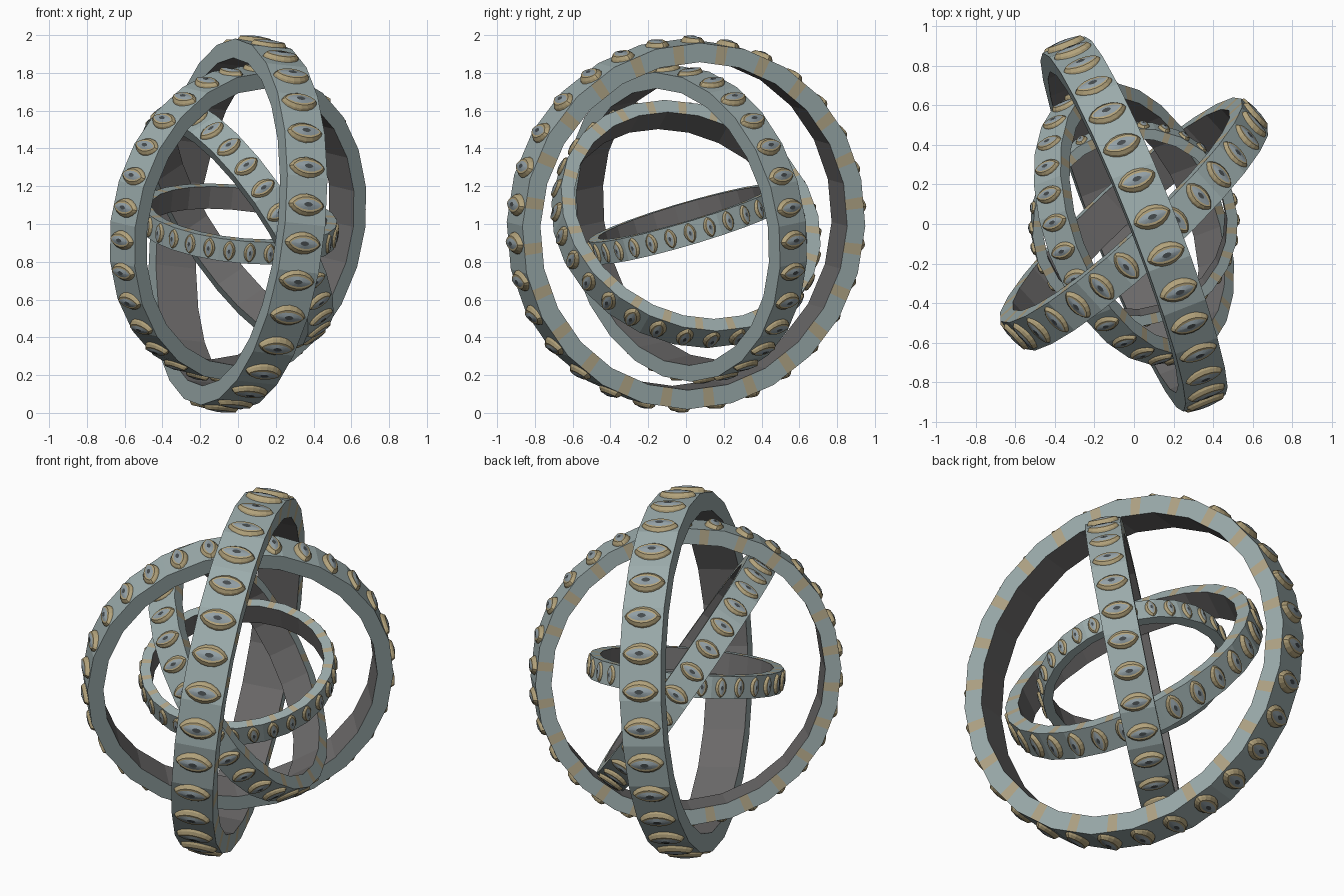
import bpy, bmesh
from math import cos, sin, pi
from mathutils import Vector

if "Cube" in bpy.data.objects:
    bpy.data.objects.remove(bpy.data.objects["Cube"], do_unlink=True)


def material(name, rgb):
    m = bpy.data.materials.new(name)
    m.use_nodes = True
    m.diffuse_color = (*rgb, 1)
    bsdf = next(n for n in m.node_tree.nodes if n.type == 'BSDF_PRINCIPLED')
    bsdf.inputs["Base Color"].default_value = (*rgb, 1)
    return m


STONE = material("blue grey stone", (.33, .41, .41))
INNER = material("dark grey lining", (.145, .14, .14))
STRIPE = material("pale tan stripe", (.44, .375, .24))
LID = material("tan eyelid", (.45, .365, .2))
IRIS = material("grey blue iris", (.29, .35, .38))
PUPIL = material("dark pupil", (.06, .07, .075))
FACETS = 24
EYES = 30


def make_object(name, bm, mats, normal):
    bmesh.ops.recalc_face_normals(bm, faces=bm.faces)
    me = bpy.data.meshes.new(name)
    bm.to_mesh(me)
    bm.free()
    for m in mats:
        me.materials.append(m)
    ob = bpy.data.objects.new(name, me)
    ob.rotation_mode = 'QUATERNION'
    ob.rotation_quaternion = Vector(normal).to_track_quat('Z', 'Y')
    ob.location = (0, 0, 1)
    bpy.context.collection.objects.link(ob)


def polar(r, a, z):
    return Vector((r * cos(a), r * sin(a), z))


def band(name, radius, width, normal):
    """Faceted square-section hoop, striped on its positive rim."""
    bm = bmesh.new()
    inner, h = radius * .895, width / 2
    section = [(radius, -h), (radius, h), (inner, h), (inner, -h)]
    step = 2 * pi / FACETS
    loops = []
    for k in range(FACETS):
        for t in (0, .38, .62):       # stripe sits in the middle of each facet
            loops.append([bm.verts.new(polar(r, k * step, z).lerp(
                polar(r, (k + 1) * step, z), t)) for r, z in section])
    for i, a in enumerate(loops):
        b = loops[(i + 1) % len(loops)]
        for j in range(4):
            n = (j + 1) % 4
            f = bm.faces.new((a[j], a[n], b[n], b[j]))
            if j == 2:
                f.material_index = 1
            elif j == 1 and i % 3 == 1:
                f.material_index = 2
    make_object(name, bm, (STONE, INNER, STRIPE), normal)


def eyes(name, radius, width, normal):
    """Domed almond eyes, long across the band, evenly spaced round it."""
    bm = bmesh.new()
    count = 16
    # scale along, scale across, height, material of the strip leading there
    layers = [(1, 1, -.02, 0), (.95, .9, .05, 0), (.84, .66, .115, 0),
              (.74, .46, .12, 0), (.24, .2, .15, 1)]
    apothem = radius * cos(pi / FACETS)
    for k in range(EYES):
        a = (k + .5) * 2 * pi / EYES
        out, side = polar(1, a, 0), polar(1, a + pi / 2, 0)
        previous = None
        for along, across, height, mat in layers:
            ring = []
            for i in range(count):
                t = 2 * pi * i / count
                z = cos(t) * .45 * width * along
                s = sin(t) * abs(sin(t)) ** .4 * .27 * width * across
                ring.append(bm.verts.new(
                    out * (apothem + height * width) + side * s + Vector((0, 0, z))))
            if previous:
                for i in range(count):
                    n = (i + 1) % count
                    f = bm.faces.new((previous[i], previous[n], ring[n], ring[i]))
                    f.material_index = mat
            previous = ring
        bm.faces.new(previous).material_index = 2
    make_object(name, bm, (LID, IRIS, PUPIL), normal)


# Four nested hoops, each tilted its own way
hoops = [("outer", .975, (.93, .365, -.1)),
         ("second", .83, (-.67, .725, .16)),
         ("third", .722, (.79, .3, .53)),
         ("innermost", .523, (.1, -.28, .95))]
for label, radius, normal in hoops:
    width = radius * .235
    band(label + "_ring", radius, width, normal)
    eyes(label + "_ring_eyes", radius, width, normal)
